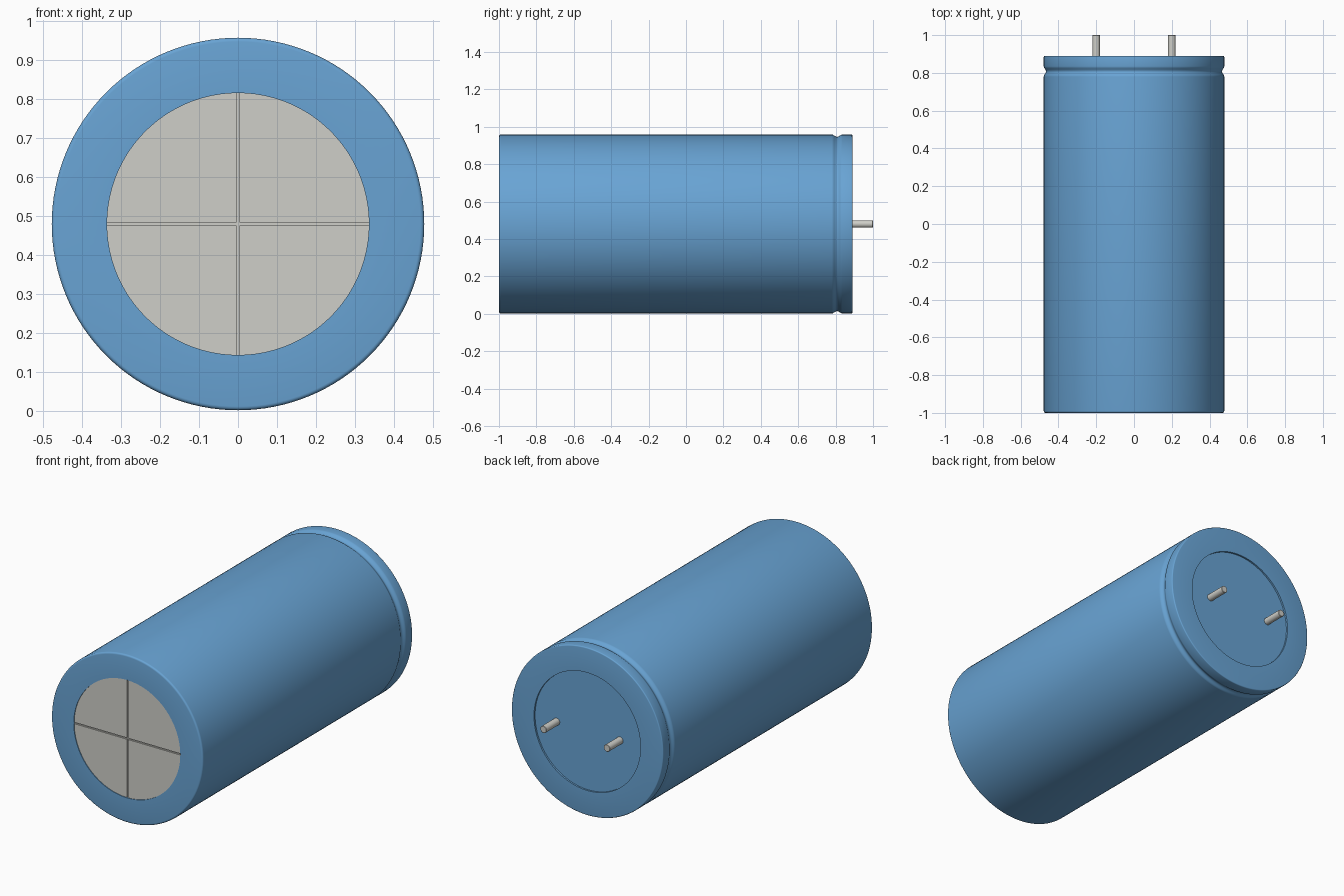
import bpy, bmesh, math
from mathutils import Vector, Matrix

if "Cube" in bpy.data.objects:
    bpy.data.objects.remove(bpy.data.objects["Cube"])

R, CZ = 0.478, 0.48
SEG = 128


def material(name, color):
    m = bpy.data.materials.new(name)
    m.diffuse_color = color
    m.use_nodes = True
    m.node_tree.nodes["Principled BSDF"].inputs["Base Color"].default_value = m.diffuse_color
    return m


def lathe(name, profile, x=0.0, mat=None, seg=SEG):
    """Spin (radius, y) points around the can axis."""
    bm = bmesh.new()
    verts = [bm.verts.new((r, y, 0)) for r, y in profile]
    edges = [bm.edges.new(p) for p in zip(verts, verts[1:])]
    bmesh.ops.spin(bm, geom=verts + edges, cent=(0, 0, 0), axis=(0, 1, 0),
                   angle=math.tau, steps=seg, use_duplicate=False)
    bmesh.ops.remove_doubles(bm, verts=bm.verts, dist=1e-5)
    bmesh.ops.recalc_face_normals(bm, faces=bm.faces)
    me = bpy.data.meshes.new(name)
    bm.to_mesh(me)
    bm.free()
    ob = bpy.data.objects.new(name, me)
    bpy.context.collection.objects.link(ob)
    ob.location = (x, 0, CZ)
    if mat:
        me.materials.append(mat)
    bpy.ops.object.select_all(action='DESELECT')
    ob.select_set(True)
    bpy.context.view_layer.objects.active = ob
    bpy.ops.object.shade_smooth_by_angle(angle=math.radians(30))
    return ob


blue = material("blue_sleeve", (0.14, 0.37, 0.66, 1))
grey = material("bare_metal", (0.62, 0.62, 0.58, 1))

# Sleeve: wrapped lips at both ends, rounded rims and a crimped groove
front_rim = [(R - 0.01 + 0.01 * math.sin(a), -0.99 - 0.01 * math.cos(a))
             for a in (i * math.pi / 8 for i in range(5))]
back_rim = [(R - 0.006 + 0.006 * math.cos(a), 0.884 + 0.006 * math.sin(a))
            for a in (i * math.pi / 8 for i in range(5))]
groove = [(R - 0.006 * (1 - math.cos(math.tau * i / 12)), 0.78 + 0.055 * i / 12)
          for i in range(13)]
lathe("sleeve", [(0.336, -0.98), (0.336, -1.0)] + front_rim + groove
      + back_rim + [(0.336, 0.89), (0.336, 0.87)], mat=blue)

# Terminal lid, sunk slightly inside the back lip
lathe("terminal_lid", [(0, 0.86), (0.336, 0.86), (0.336, 0.88), (0, 0.88)], mat=blue)

# Bare can end with a scored pressure vent cross
can_end = lathe("can_end", [(0, -0.97), (0.336, -0.97), (0.336, -0.996), (0, -0.996)], mat=grey)
bm = bmesh.new()
cross = [(-0.4, 0.004), (-0.004, 0.004), (-0.004, 0.4)]
outline = []
for k in range(4):
    c, s = round(math.cos(-k * math.pi / 2)), round(math.sin(-k * math.pi / 2))
    outline += [bm.verts.new((c * x - s * z, -1.02, s * x + c * z)) for x, z in cross[:]]
face = bm.faces.new(outline)
ext = bmesh.ops.extrude_face_region(bm, geom=[face])
bmesh.ops.translate(bm, vec=(0, 0.032, 0),
                    verts=[v for v in ext["geom"] if isinstance(v, bmesh.types.BMVert)])
bmesh.ops.recalc_face_normals(bm, faces=bm.faces)
me = bpy.data.meshes.new("vent_cutter")
bm.to_mesh(me)
bm.free()
cutter = bpy.data.objects.new("vent_cutter", me)
bpy.context.collection.objects.link(cutter)
cutter.location = (0, 0, CZ)
cutter.hide_render = True
cutter.display_type = 'WIRE'
mod = can_end.modifiers.new("vent_score", 'BOOLEAN')
mod.operation = 'DIFFERENCE'
mod.solver = 'EXACT'
mod.object = cutter
bpy.context.view_layer.objects.active = can_end
bpy.context.view_layer.update()
bpy.ops.object.modifier_apply(modifier=mod.name)
bpy.data.objects.remove(cutter)

# Terminal pins
for side, x in (("left", -0.2), ("right", 0.2)):
    lathe("pin_" + side, [(0, 0.87), (0.02, 0.87), (0.02, 0.998), (0.018, 1.0), (0, 1.0)],
          x=x, mat=grey, seg=32)
